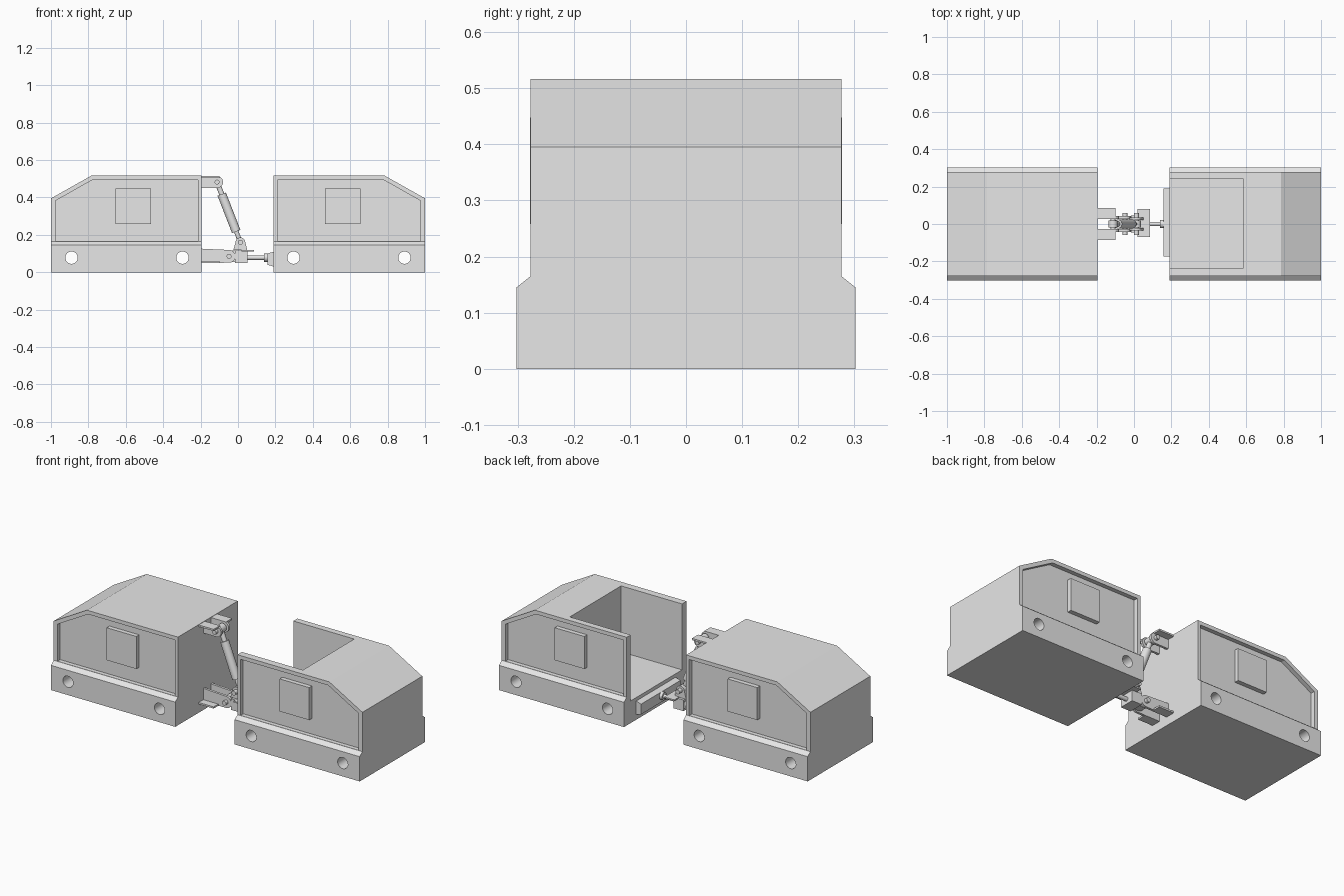
import bpy, bmesh, math
from mathutils import Vector

cube = bpy.data.objects.get("Cube")
if cube:
    bpy.data.objects.remove(cube, do_unlink=True)

grey = bpy.data.materials.new("plain grey")
grey.use_nodes = True
grey.diffuse_color = (0.8, 0.8, 0.8, 1)
grey.node_tree.nodes["Principled BSDF"].inputs["Base Color"].default_value = (0.8, 0.8, 0.8, 1)


def finish(name, bm):
    bmesh.ops.recalc_face_normals(bm, faces=bm.faces)
    mesh = bpy.data.meshes.new(name)
    bm.to_mesh(mesh)
    bm.free()
    mesh.materials.append(grey)
    obj = bpy.data.objects.new(name, mesh)
    bpy.context.collection.objects.link(obj)
    return obj


def prism(name, outline, start, end, axis="y"):
    """Extrude a closed outline: (x, z) along y, or (y, z) along x."""
    bm = bmesh.new()
    place = (lambda a, b: (a, start, b)) if axis == "y" else (lambda a, b: (start, a, b))
    face = bm.faces.new([bm.verts.new(place(a, b)) for a, b in outline])
    moved = bmesh.ops.extrude_face_region(bm, geom=[face])["geom"]
    step = Vector((0, end - start, 0)) if axis == "y" else Vector((end - start, 0, 0))
    bmesh.ops.translate(bm, vec=step, verts=[v for v in moved if isinstance(v, bmesh.types.BMVert)])
    return finish(name, bm)


def box(name, x0, x1, y0, y1, z0, z1):
    return prism(name, [(x0, z0), (x1, z0), (x1, z1), (x0, z1)], y0, y1)


def rod(name, a, b, radius, sides=24):
    a, b = Vector(a), Vector(b)
    bm = bmesh.new()
    bmesh.ops.create_cone(bm, cap_ends=True, segments=sides, radius1=radius,
                          radius2=radius, depth=(b - a).length)
    turn = (b - a).to_track_quat("Z", "Y").to_matrix()
    bmesh.ops.rotate(bm, matrix=turn, verts=bm.verts)
    bmesh.ops.translate(bm, vec=(a + b) / 2, verts=bm.verts)
    for f in bm.faces:
        f.smooth = len(f.verts) == 4
    for e in bm.edges:
        e.smooth = all(f.smooth for f in e.link_faces)
    return finish(name, bm)


def lug(name, base, tip, radius, y0, y1):
    """Plate from two base corners to a rounded end about tip."""
    base = [Vector(p) for p in base]
    tip = Vector(tip)
    way = tip - (base[0] + base[1]) / 2
    heading = math.atan2(way.y, way.x)
    arc = [heading - math.pi / 2 + math.pi * i / 12 for i in range(13)]
    round_end = [(tip.x + radius * math.cos(t), tip.y + radius * math.sin(t)) for t in arc]
    return prism(name, [tuple(base[0])] + round_end + [tuple(base[1])], y0, y1)


def combine(target, tool, operation):
    mod = target.modifiers.new("cut", "BOOLEAN")
    mod.operation, mod.solver, mod.object = operation, "EXACT", tool
    bpy.context.view_layer.objects.active = target
    bpy.ops.object.modifier_apply(modifier="cut")
    bpy.data.objects.remove(tool, do_unlink=True)


# Two vehicle bodies, mirrored, with a sloped outer end
HALF, DEEP = 0.277, 0.025
SKIRT = [(-0.302, 0), (0.302, 0), (0.302, 0.145), (HALF, 0.165), (-HALF, 0.165), (-0.302, 0.145)]
for side, name, inner in ((-1, "right", 0.195), (1, "left", 0.19)):
    shell = [(inner, 0), (1, 0), (1, 0.395), (0.785, 0.516), (inner, 0.516)]
    body = prism(name + "_body", [(side * x, z) for x, z in shell], -HALF, HALF)
    combine(body, prism("skirt", SKIRT, side * inner, side, "x"), "UNION")

    # Sunken side panels
    panel = [(inner + 0.02, 0.166), (0.976, 0.166), (0.976, 0.382), (0.778, 0.494), (inner + 0.02, 0.494)]
    for face in (-1, 1):
        cutter = prism("recess", [(side * x, z) for x, z in panel], face * (HALF - DEEP), face * 0.35)
        combine(body, cutter, "DIFFERENCE")

    # Round cross holes through the skirt
    for x in (0.297, 0.89):
        cutter = rod("hole", (side * x, -0.4, 0.078), (side * x, 0.4, 0.078), 0.033, 32)
        combine(body, cutter, "DIFFERENCE")

    # Open bay at the inner end
    if side == 1:
        combine(body, box("bay", 0.1, 0.585, -0.235, 0.24, 0.13, 0.7), "DIFFERENCE")

    # Raised square hatches
    mid = 0.56 * side
    for face, tag in ((-1, "front"), (1, "back")):
        box(name + "_" + tag + "_hatch", mid - 0.096, mid + 0.096,
            face * (HALF - DEEP - 0.002), face * (HALF + 0.001), 0.258, 0.448)

# Paired brackets on the right body
for face, tag in ((-1, "front"), (1, "back")):
    y0, y1 = face * 0.028, face * 0.042
    lug(tag + "_upper_lug", [(-0.196, 0.45), (-0.196, 0.514)], (-0.112, 0.482), 0.032, y0, y1)
    box(tag + "_upper_flange", -0.196, -0.098, y0, face * 0.085, 0.504, 0.514)
    lug(tag + "_lower_lug", [(-0.196, 0.05), (-0.196, 0.126)], (-0.048, 0.085), 0.034, y0, y1)
    box(tag + "_lower_flange", -0.196, -0.098, y0, face * 0.085, 0.05, 0.06)
    lug(tag + "_strut_lug", [(0.05, 0.118), (-0.025, 0.118)], (0.013, 0.16), 0.026,
        face * 0.022, face * 0.034)

# Pivot pins
for name, x, z in (("upper_pin", -0.112, 0.482), ("lower_pin", -0.048, 0.085), ("strut_pin", 0.013, 0.16)):
    rod(name, (x, -0.06, z), (x, 0.06, z), 0.013)

# Hydraulic strut
top, foot = Vector((-0.112, 0, 0.482)), Vector((0.013, 0, 0.16))
rod("strut_upper_neck", top, top.lerp(foot, 0.25), 0.014)
rod("strut_barrel", top.lerp(foot, 0.2), top.lerp(foot, 0.82), 0.024)
rod("strut_piston", top.lerp(foot, 0.8), foot, 0.012)
for name, p in (("strut_upper_eye", top), ("strut_lower_eye", foot)):
    rod(name, p - Vector((0, 0.02, 0)), p + Vector((0, 0.02, 0)), 0.024)

# Central hitch block, plate and draw shaft
lug("hitch_tongue", [(0.0, 0.115), (0.0, 0.055)], (-0.048, 0.085), 0.03, -0.022, 0.022)
box("hitch_block", -0.015, 0.05, -0.045, 0.045, 0.05, 0.115)
box("hitch_plate", 0.02, 0.085, -0.07, 0.08, 0.112, 0.12)
rod("draw_shaft", (0.04, 0, 0.078), (0.17, 0, 0.078), 0.012)
rod("shaft_collar", (0.14, 0, 0.078), (0.165, 0, 0.078), 0.022)

# Wide mounting beam on the left body
prism("mounting_beam", [(0.158, 0.04), (0.191, 0.03), (0.191, 0.11), (0.158, 0.1)], -0.175, 0.19)
